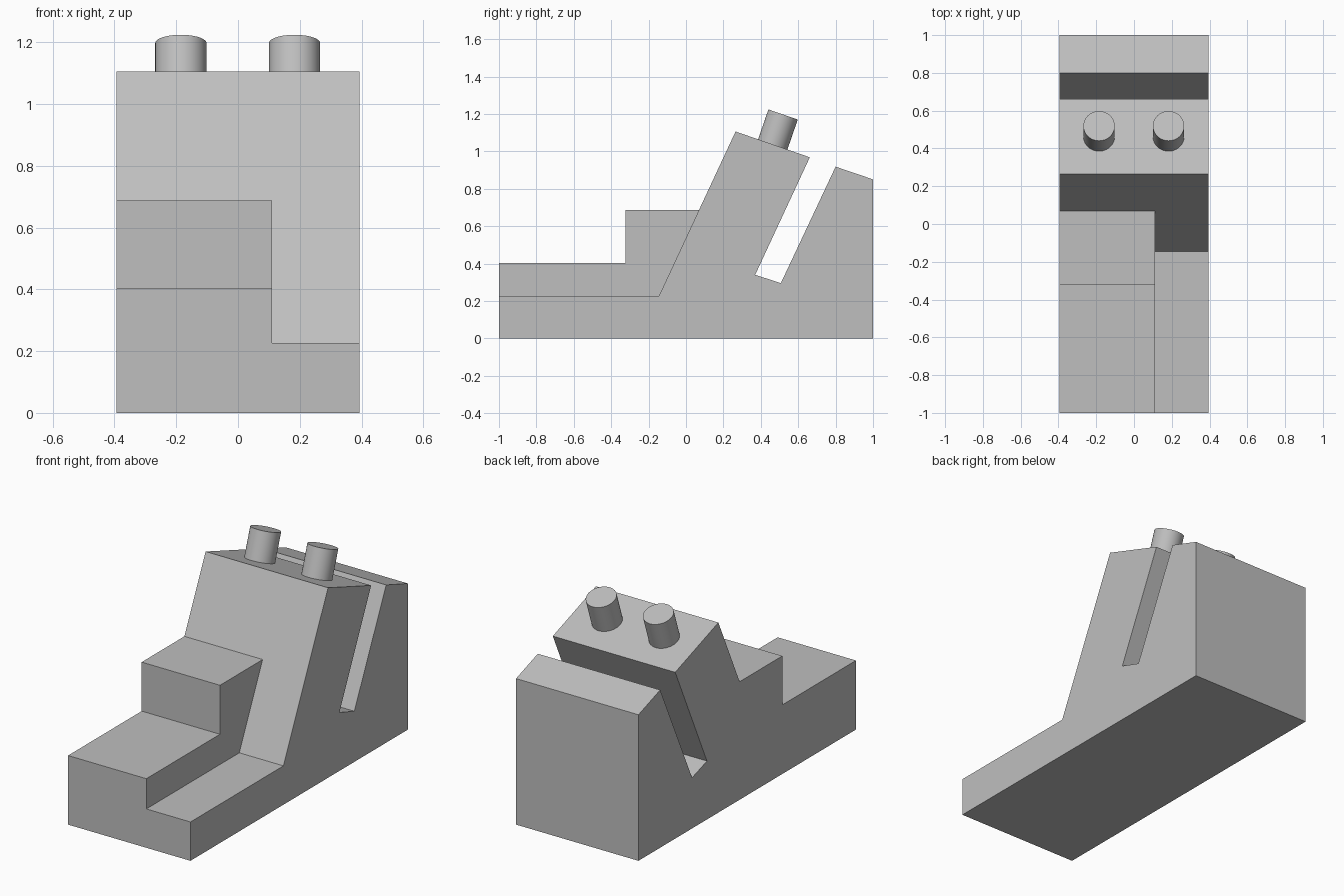
import bpy
import bmesh
import math
from mathutils import Vector

cube = bpy.data.objects.get("Cube")
if cube:
    bpy.data.objects.remove(cube, do_unlink=True)

GREY = (0.52, 0.52, 0.52, 1.0)
HALF_WIDTH = 0.394

grey = bpy.data.materials.new("light grey")
grey.use_nodes = True
grey.diffuse_color = GREY
grey.node_tree.nodes["Principled BSDF"].inputs["Base Color"].default_value = GREY


def extrude_profile(name, profile, x0, x1):
    """Solid made from a (y, z) outline swept from x0 to x1."""
    bm = bmesh.new()
    face = bm.faces.new([bm.verts.new((x0, y, z)) for y, z in profile])
    swept = bmesh.ops.extrude_face_region(bm, geom=[face])
    verts = [v for v in swept["geom"] if isinstance(v, bmesh.types.BMVert)]
    bmesh.ops.translate(bm, verts=verts, vec=(x1 - x0, 0, 0))
    bmesh.ops.recalc_face_normals(bm, faces=bm.faces)
    mesh = bpy.data.meshes.new(name)
    bm.to_mesh(mesh)
    bm.free()
    mesh.materials.append(grey)
    obj = bpy.data.objects.new(name, mesh)
    bpy.context.collection.objects.link(obj)
    return obj


# Main body: low front shelf, leaning block, slanted slot and back wall
body = extrude_profile("body", [
    (-1, 0), (1, 0), (1, 0.85), (0.80, 0.918),
    (0.507, 0.295), (0.37, 0.34), (0.662, 0.968),
    (0.265, 1.106), (-0.145, 0.226), (-1, 0.226),
], -HALF_WIDTH, HALF_WIDTH)

# Raised steps on one side, sunk into the body and merged with it
steps = extrude_profile("side_steps", [
    (-1, 0.1), (0.2, 0.1), (0.2, 0.687),
    (-0.323, 0.687), (-0.323, 0.402), (-1, 0.402),
], -HALF_WIDTH, 0.11)

union = body.modifiers.new("merge_steps", "BOOLEAN")
union.operation = "UNION"
union.solver = "EXACT"
union.object = steps
bpy.context.view_layer.objects.active = body
bpy.ops.object.modifier_apply(modifier=union.name)
bpy.data.objects.remove(steps, do_unlink=True)

# Two round pegs standing square to the tilted top
tilt = math.radians(19)
axis = Vector((0, math.sin(tilt), math.cos(tilt)))
length = 0.20
for name, x in (("right_peg", -0.185), ("left_peg", 0.183)):
    tip = Vector((x, 0.519, 1.197))
    bpy.ops.mesh.primitive_cylinder_add(
        vertices=48, radius=0.083, depth=length,
        location=tip - axis * length / 2, rotation=(-tilt, 0, 0))
    peg = bpy.context.object
    peg.name = name
    peg.data.materials.append(grey)
    bpy.ops.object.shade_smooth_by_angle(angle=math.radians(30))
